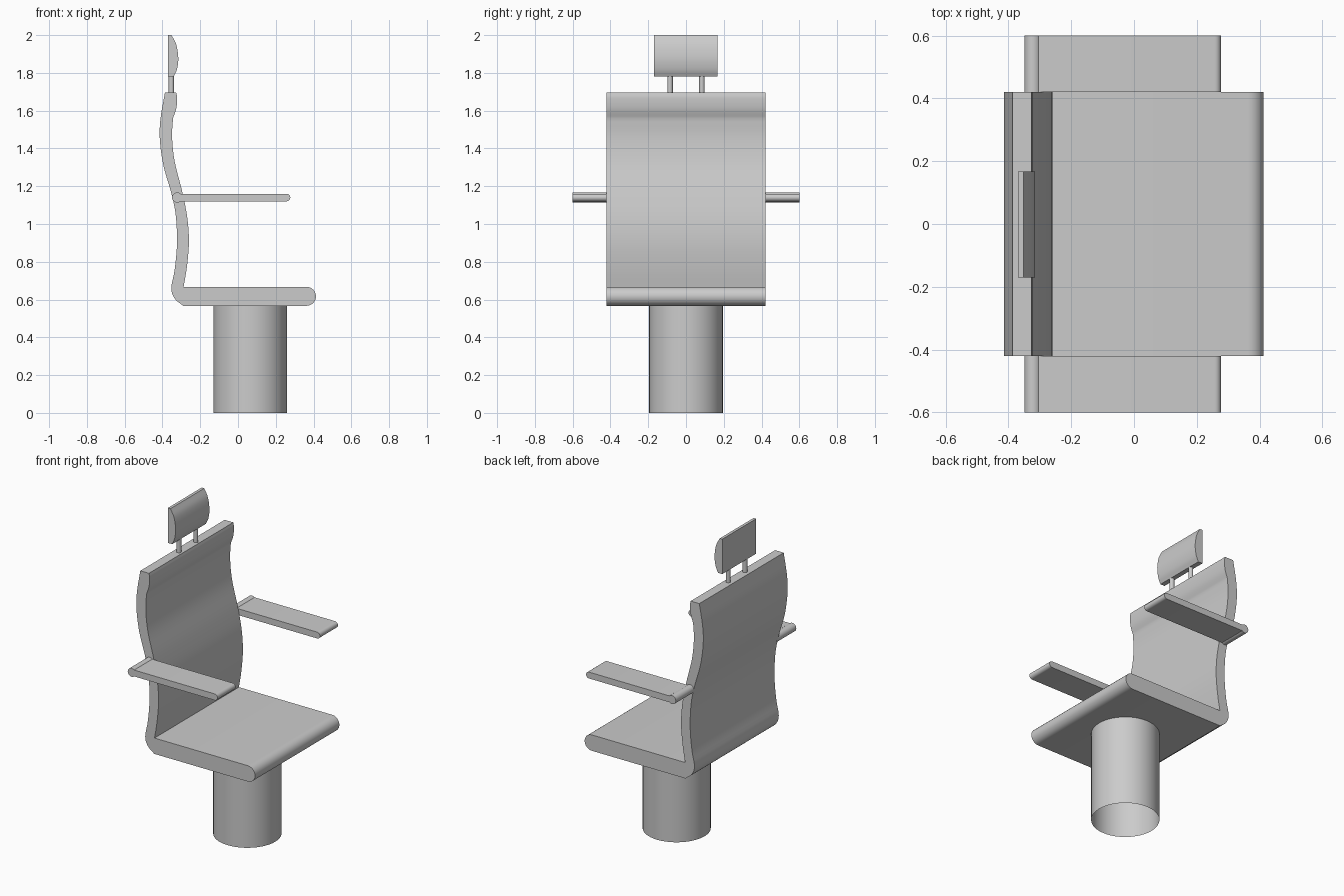
import bpy
import bmesh
import math
from mathutils import Vector

cube = bpy.data.objects.get("Cube")
if cube:
    bpy.data.objects.remove(cube, do_unlink=True)

grey = bpy.data.materials.new("plain grey")
grey.use_nodes = True
grey.diffuse_color = (0.6, 0.6, 0.6, 1)
grey.node_tree.nodes["Principled BSDF"].inputs["Base Color"].default_value = (0.6, 0.6, 0.6, 1)


def spline(points, steps=5):
    """Smooth curve through the given points."""
    p = [Vector(q) for q in points]
    p = [2 * p[0] - p[1]] + p + [2 * p[-1] - p[-2]]
    out = []
    for a, b, c, d in zip(p, p[1:], p[2:], p[3:]):
        for i in range(steps):
            t = i / steps
            out.append(0.5 * (2 * b + (c - a) * t + (2 * a - 5 * b + 4 * c - d) * t ** 2
                              + (3 * b - a - 3 * c + d) * t ** 3))
    return out + [p[-2]]


def arc(x, z, r, start, end, steps=12):
    angles = [math.radians(start + (end - start) * i / steps) for i in range(steps + 1)]
    return [Vector((x + r * math.cos(a), z + r * math.sin(a))) for a in angles]


def finish(name, bm):
    bmesh.ops.recalc_face_normals(bm, faces=bm.faces)
    mesh = bpy.data.meshes.new(name)
    bm.to_mesh(mesh)
    bm.free()
    mesh.materials.append(grey)
    obj = bpy.data.objects.new(name, mesh)
    bpy.context.collection.objects.link(obj)
    bpy.ops.object.select_all(action='DESELECT')
    obj.select_set(True)
    bpy.context.view_layer.objects.active = obj
    bpy.ops.object.shade_smooth_by_angle(angle=math.radians(35))
    return obj


def extrude_profile(name, profile, y0, y1):
    """Side profile in x and z, extruded across the chair."""
    bm = bmesh.new()
    face = bm.faces.new([bm.verts.new((p[0], y0, p[1])) for p in profile])
    new = bmesh.ops.extrude_face_region(bm, geom=[face])["geom"]
    moved = [v for v in new if isinstance(v, bmesh.types.BMVert)]
    bmesh.ops.translate(bm, verts=moved, vec=(0, y1 - y0, 0))
    return finish(name, bm)


def post(name, x, y, z0, z1, radius, sides, capped):
    bm = bmesh.new()
    bmesh.ops.create_cone(bm, cap_ends=capped, segments=sides, radius1=radius,
                          radius2=radius, depth=z1 - z0)
    bmesh.ops.translate(bm, verts=bm.verts, vec=(x, y, (z0 + z1) / 2))
    return finish(name, bm)


# Seat and backrest: one continuous curved shell
back_rear = spline([(-0.29, 0.567), (-0.335, 0.605), (-0.353, 0.66), (-0.335, 0.76),
                    (-0.323, 0.9), (-0.33, 1.05), (-0.355, 1.17), (-0.395, 1.31),
                    (-0.414, 1.45), (-0.41, 1.56), (-0.387, 1.695)])
back_front = spline([(-0.327, 1.695), (-0.322, 1.665), (-0.327, 1.61), (-0.344, 1.56)])
back_front += spline([(-0.344, 1.56), (-0.349, 1.46), (-0.335, 1.33), (-0.295, 1.17),
                      (-0.268, 1.03), (-0.26, 0.9), (-0.271, 0.77), (-0.288, 0.667)])[1:]
seat_nose = arc(0.363, 0.617, 0.05, 90, -90)
extrude_profile("seat_and_backrest", back_rear + back_front + seat_nose, -0.42, 0.42)

# Pedestal: open tube under the seat
post("pedestal", 0.065, 0, 0, 0.57, 0.195, 48, False)

# Headrest: flat rear, cushioned front
head = [(-0.37, 1.78), (-0.37, 2.0)]
head += spline([(-0.352, 2.0), (-0.327, 1.95), (-0.316, 1.88), (-0.323, 1.82), (-0.34, 1.78)])
extrude_profile("headrest", head, -0.17, 0.167)

# Matching parts on both sides
arm = [(-0.32, 1.12)] + arc(0.257, 1.14, 0.02, -90, 90) + [(-0.32, 1.16)]
for side, s in (("left", 1), ("right", -1)):
    post(side + "_headrest_post", -0.353, s * 0.084, 1.68, 1.79, 0.014, 16, True)
    extrude_profile(side + "_armrest", arm, s * 0.42, s * 0.6)
    extrude_profile(side + "_armrest_pivot", arc(-0.322, 1.14, 0.027, 0, 345, 23),
                    s * 0.41, s * 0.6)
